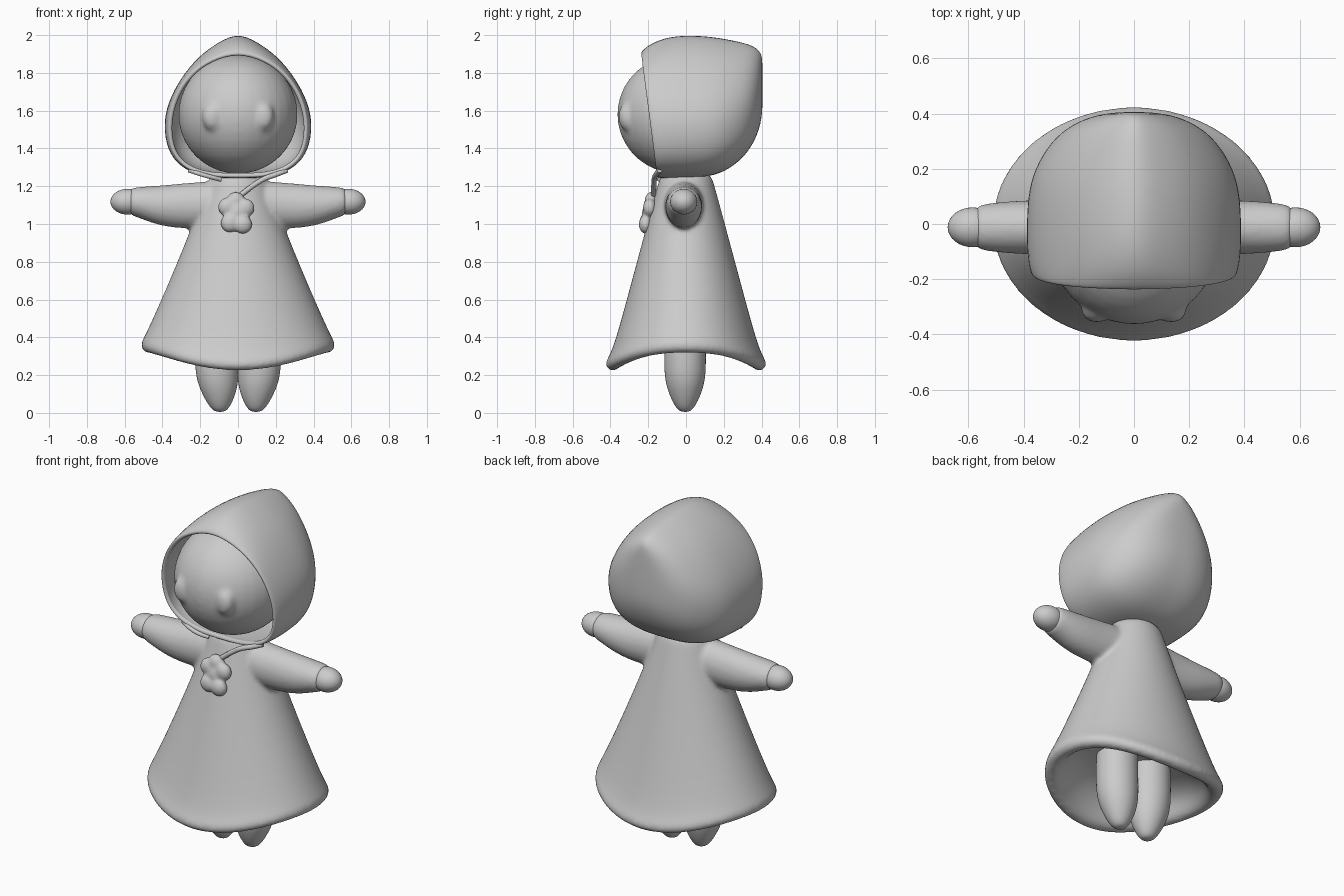
import bpy, bmesh
from math import sin, cos, pi, sqrt
from mathutils import Matrix

if "Cube" in bpy.data.objects:
    bpy.data.objects.remove(bpy.data.objects["Cube"])

N = 32


def finish(name, bm, subsurf=0, solid=0.0):
    bmesh.ops.recalc_face_normals(bm, faces=bm.faces[:])
    me = bpy.data.meshes.new(name)
    bm.to_mesh(me)
    bm.free()
    ob = bpy.data.objects.new(name, me)
    bpy.context.collection.objects.link(ob)
    if solid:
        m = ob.modifiers.new("thickness", 'SOLIDIFY')
        m.thickness, m.offset = solid, -1
    if subsurf:
        m = ob.modifiers.new("smooth", 'SUBSURF')
        m.levels = m.render_levels = subsurf
    for p in me.polygons:
        p.use_smooth = True
    return ob


def loft(name, rings, caps=(True, True), subsurf=2, solid=0.0):
    """Skin a list of point loops of equal length."""
    bm = bmesh.new()
    loops = [[bm.verts.new(p) for p in r] for r in rings]
    for a, b in zip(loops, loops[1:]):
        for i in range(len(a)):
            j = (i + 1) % len(a)
            bm.faces.new((a[i], a[j], b[j], b[i]))
    if caps[0]:
        bm.faces.new(loops[0])
    if caps[1]:
        bm.faces.new(loops[-1])
    return finish(name, bm, subsurf, solid)


def blobs(name, items):
    """Ellipsoids (centre, radii) collected in one object."""
    bm = bmesh.new()
    for c, r in items:
        mat = Matrix.Translation(c) @ Matrix.Diagonal((*r, 1))
        bmesh.ops.create_uvsphere(bm, u_segments=32, v_segments=20, radius=1, matrix=mat)
    return finish(name, bm)


def melt(ob, voxel, smooth):
    """Fuse overlapping volumes and soften the joints."""
    m = ob.modifiers.new("fuse", 'REMESH')
    m.mode, m.voxel_size, m.use_smooth_shade = 'VOXEL', voxel, True
    m = ob.modifiers.new("soften", 'SMOOTH')
    m.factor, m.iterations = .5, smooth


def cord(name, pts, r):
    cu = bpy.data.curves.new(name, 'CURVE')
    cu.dimensions = '3D'
    cu.bevel_depth, cu.bevel_resolution, cu.use_fill_caps = r, 3, True
    sp = cu.splines.new('BEZIER')
    sp.bezier_points.add(len(pts) - 1)
    for bp, p in zip(sp.bezier_points, pts):
        bp.co = p
        bp.handle_left_type = bp.handle_right_type = 'AUTO'
    ob = bpy.data.objects.new(name, cu)
    bpy.context.collection.objects.link(ob)


# Dress: flared rings (z, rx, ry, dip); hem dips front and back, shallow hollow below
dress = [(1.27, .11, .11, 0), (1.25, .15, .138, 0), (1.2, .168, .152, 0), (1.0, .239, .207, 0),
         (.7, .363, .298, .4), (.42, .488, .39, 1), (.375, .516, .424, 1), (.338, .516, .43, 1),
         (.312, .48, .398, 1), (.328, .434, .35, 1), (.38, .40, .32, .8),
         (.425, .33, .26, .4), (.45, .2, .16, .1)]
rings = [[(rx * cos(a), ry * sin(a), z - dip * .095 * abs(sin(a)) ** 2.5)
          for a in (2 * pi * i / N for i in range(N))] for z, rx, ry, dip in dress]
body = loft("dress", rings)

# Sleeves (fused into the dress), hands and legs on both sides
sleeve = [(.04, 1.1, .1, .125), (.12, 1.102, .11, .13), (.2, 1.1, .104, .125), (.3, 1.095, .1, .122),
          (.42, 1.097, .1, .108), (.52, 1.114, .09, .085), (.565, 1.118, .082, .074),
          (.578, 1.118, .066, .06)]
leg = [(.6, .113, .11), (.4, .116, .114), (.25, .119, .113), (.16, .111, .107), (.09, .086, .1),
       (.035, .057, .097), (.004, .028, .095)]
sleeves = []
for s, side in ((1, "left"), (-1, "right")):
    sleeves.append(loft(side + "_sleeve", [[(s * x, -.012 + ry * cos(a), zc + rz * sin(a))
                                            for a in (2 * pi * i / 16 for i in range(16))]
                                           for x, zc, ry, rz in sleeve]))
    blobs(side + "_hand", [((s * .585, -.012, 1.118), (.09, .072, .068))])
    loft(side + "_leg", [[(s * xc + r * cos(a), -.005 + r * .96 * sin(a), z)
                          for a in (2 * pi * i / 16 for i in range(16))]
                         for z, r, xc in leg])
for ob in sleeves + [body]:
    ob.select_set(True)
bpy.context.view_layer.objects.active = body
bpy.ops.object.join()
melt(body, .012, 6)

# Hood: rounded at the front rim, pointed arch behind, closing to a peak at the back
half = [(.27, .945), (.54, .845), (.77, .7), (.95, .53), (1.01, .37), (.96, .2),
        (.8, .085), (.54, .02), (.27, .0)]
hood = [(-.203, 1.907, 1.25, .363, .75), (-.188, 1.93, 1.245, .376, .55),
        (-.13, 1.975, 1.242, .388, .2), (-.03, 2.007, 1.242, .392, 0), (.1, 2.003, 1.248, .388, 0),
        (.2, 1.988, 1.272, .364, 0), (.3, 1.967, 1.345, .302, 0), (.36, 1.946, 1.43, .23, 0),
        (.398, 1.912, 1.53, .135, 0), (.406, 1.86, 1.63, .035, 0)]
rings = []
for y, top, bot, w, rnd in hood:
    lean = .13 * max(0, min(1, (.1 - y) / .3))
    side = [(u + rnd * max(0, sqrt(max(0, 1 - (2 * v - 1) ** 2)) - u) * (v > .5), v)
            for u, v in half]
    section = [(0, 1.012)] + side + [(0, 0)] + [(-u, v) for u, v in reversed(side)]
    rings.append([(u * w, y - lean * (bot + v * (top - bot) - 1.6), bot + v * (top - bot))
                  for u, v in section])
loft("hood", rings, caps=(False, True), solid=.024)

# Head with two soft eye bumps
head = blobs("head", [((0, -.04, 1.58), (.316, .324, .314))]
             + [((s * .135, -.312, 1.568), (.056, .046, .075)) for s in (-1, 1)])
melt(head, .012, 14)

# Flower charm on the chest and its cords
petals = [(-.056, 1.09), (.038, 1.085), (-.042, 1.005), (.025, .998), (-.012, 1.12)]
charm = [((x, -.196 + .25 * (z - 1.07), z), (.05, .036, .05)) for x, z in petals]
charm.append(((-.01, -.197, 1.05), (.06, .036, .07)))
melt(blobs("flower_charm", charm), .008, 8)
cord("left_cord", [(.26, -.14, 1.285), (.2, -.158, 1.262), (.14, -.168, 1.24), (.09, -.17, 1.21),
                   (.01, -.172, 1.15)], .014)
cord("right_cord", [(-.26, -.14, 1.285), (-.2, -.158, 1.265), (-.14, -.158, 1.248),
                    (-.09, -.14, 1.235)], .012)
bpy.ops.object.select_all(action='DESELECT')
